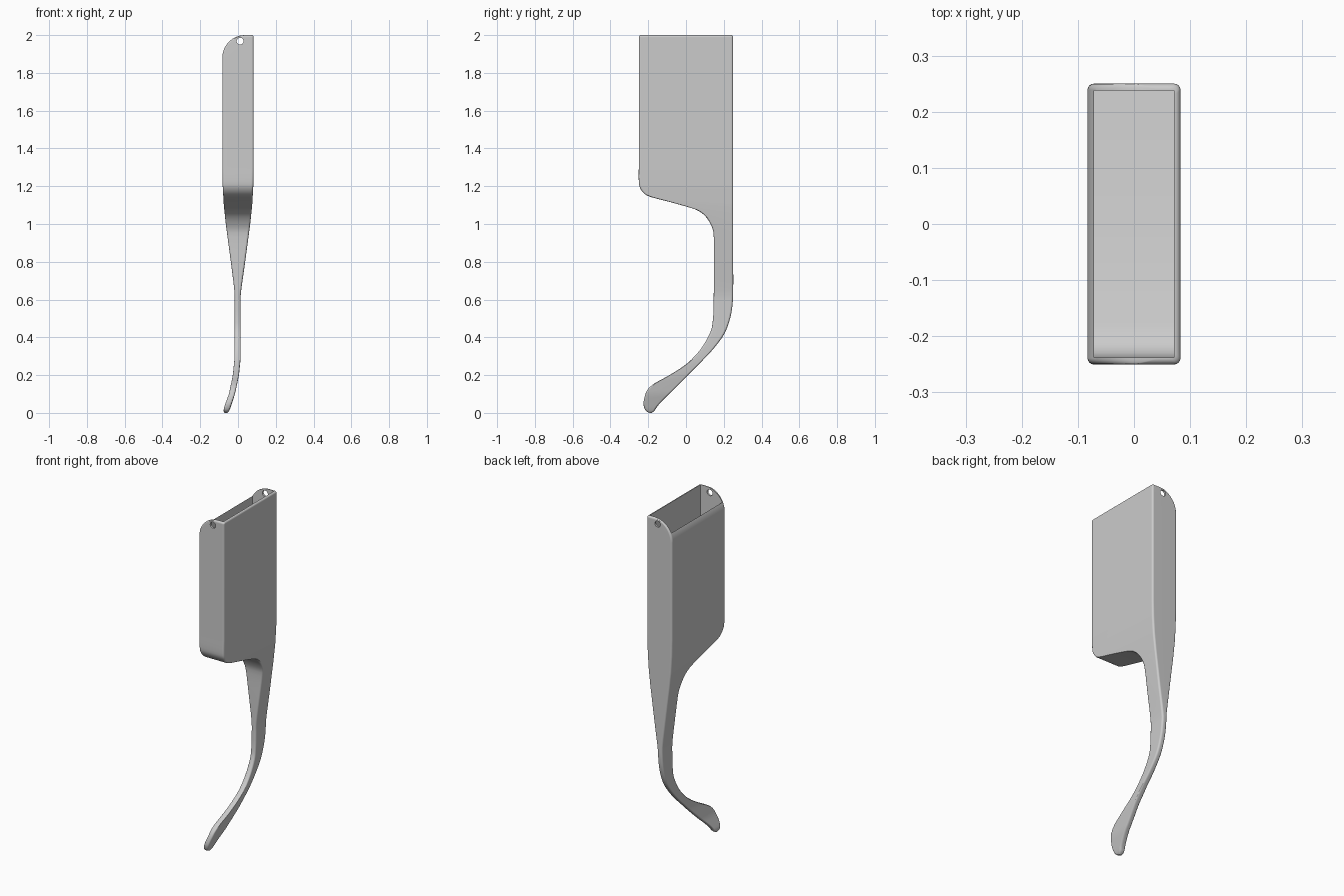
import bpy
import bmesh
from math import sin, cos, pi, radians, sqrt
from mathutils import Matrix, Vector

cube = bpy.data.objects.get("Cube")
if cube:
    bpy.data.objects.remove(cube, do_unlink=True)

grey = bpy.data.materials.new("plain grey")
grey.use_nodes = True
COLOUR = (0.6, 0.6, 0.6, 1)
grey.diffuse_color = COLOUR
grey.node_tree.nodes["Principled BSDF"].inputs["Base Color"].default_value = COLOUR

# Side outline from the tip upward: front y, z paired with back y, z
OUTLINE = [
    (-.192, 0, -.182, 0), (-.212, .01, -.166, .012), (-.222, .03, -.152, .034),
    (-.224, .062, -.12, .07), (-.207, .118, -.07, .118), (-.167, .156, -.02, .168),
    (-.1, .193, .03, .22), (0, .257, .09, .28), (.077, .336, .15, .345),
    (.13, .43, .204, .42), (.143, .5, .235, .505), (.146, .57, .247, .58),
    (.147, .65, .25, .65), (.147, .8, .25, .8), (.147, .93, .25, .9),
    (.137, .985, .25, .94), (.105, 1.038, .25, .98), (.065, 1.07, .25, 1.01),
    (.02, 1.087, .25, 1.04), (-.08, 1.115, .25, 1.08), (-.183, 1.142, .25, 1.12),
    (-.22, 1.16, .25, 1.15), (-.243, 1.19, .25, 1.18), (-.25, 1.225, .25, 1.225),
    (-.25, 1.3, .25, 1.3),
]
# Width by height: z, centre x, half width
WIDTH = [
    (0, -.063, .008), (.008, -.062, .014), (.025, -.058, .017), (.1, -.032, .016),
    (.2, -.011, .016), (.28, -.003, .016), (.36, -.002, .016), (.62, -.002, .016),
    (.66, -.001, .019), (.8, 0, .038), (1, 0, .064), (1.1, 0, .075),
    (1.2, 0, .081), (1.3, 0, .083), (2.1, 0, .083),
]
ROUND = .12     # large rounding of one top edge
EDGE = .011     # small edge rounding
SEG = 4


def catmull(points, steps):
    """Smooth path through the given points."""
    pts = [Vector(p) for p in points]
    path = []
    for i in range(len(pts) - 1):
        a, b, c, d = pts[max(i - 1, 0)], pts[i], pts[i + 1], pts[min(i + 2, len(pts) - 1)]
        for k in range(steps):
            t = k / steps
            path.append(b + (c - a) * t / 2 + (a * 2 - b * 5 + c * 4 - d) * t * t / 2
                        + (b * 3 - a - c * 3 + d) * t ** 3 / 2)
    return path + [pts[-1]]


def top_inset(z):
    """Inset of the small rounding along the top edge."""
    rise = max(0, z - (2 - EDGE))
    return EDGE - sqrt(max(0, EDGE ** 2 - rise ** 2))


def x_range(z):
    """Left and right limits of the body at a height."""
    for (z0, c0, h0), (z1, c1, h1) in zip(WIDTH, WIDTH[1:]):
        if z <= z1:
            t = max(0, (z - z0) / (z1 - z0))
            c, h = c0 + (c1 - c0) * t, h0 + (h1 - h0) * t
            break
    lo, hi = c - h, c + h
    rise = z - (2 - ROUND)
    if rise > 0:
        lo += ROUND - sqrt(max(0, ROUND ** 2 - rise ** 2))
    return lo, hi - top_inset(z)


def ring(yf, zf, yb, zb):
    """Rounded rectangle spanning a front point and a back point."""
    front, back = Vector((0, yf, zf)), Vector((0, yb, zb))
    span = back - front
    d = span.normalized()
    points = []
    corners = [(front, d, -1, 0), (front, d, 1, 1), (back, -d, 1, 0), (back, -d, -1, 1)]
    for end, inward, side, flip in corners:
        lo, hi = x_range(end.z)
        r = min(EDGE, (hi - lo) * .4, span.length * .45)
        for k in range(SEG + 1):
            # angle 0 touches the long side, a right angle the short end
            a = pi / 2 * (k / SEG if not flip else 1 - k / SEG)
            x = (hi - r + r * cos(a)) if side > 0 else (lo + r - r * cos(a))
            points.append(Vector((x, 0, 0)) + end + inward * r * (1 - sin(a)))
    return points


def make_object(name, bm):
    bmesh.ops.recalc_face_normals(bm, faces=bm.faces)
    mesh = bpy.data.meshes.new(name)
    bm.to_mesh(mesh)
    bm.free()
    mesh.materials.append(grey)
    obj = bpy.data.objects.new(name, mesh)
    bpy.context.collection.objects.link(obj)
    return obj


# Holder body with its curved handle, lofted from tip to top
stations = [tuple(p) for p in catmull(OUTLINE, 3)]
for k in range(37):
    z = 2 - ROUND + ROUND * sin(radians(k * 2.5))
    y = .25 - top_inset(z)
    stations.append((-y, z, y, z))

bm = bmesh.new()
loops = [[bm.verts.new(p) for p in ring(*s)] for s in stations]
for low, high in zip(loops, loops[1:]):
    for i in range(len(low)):
        j = (i + 1) % len(low)
        bm.faces.new((low[i], low[j], high[j], high[i]))
bm.faces.new(loops[0])
bm.faces.new(loops[-1])
body = make_object("holder_body", bm)

# Cutter for the open pocket, with a sloping floor
floor = [(-.238, 2.2), (-.238, 1.225), (-.23, 1.195), (-.213, 1.175), (-.18, 1.16),
         (0, 1.115), (.238, 1.085), (.238, 2.2)]
bm = bmesh.new()
face = bm.faces.new([bm.verts.new((-.071, y, z)) for y, z in floor])
grown = bmesh.ops.extrude_face_region(bm, geom=[face], use_keep_orig=True)["geom"]
bmesh.ops.translate(bm, vec=(.142, 0, 0),
                    verts=[g for g in grown if isinstance(g, bmesh.types.BMVert)])
pocket = make_object("pocket_cutter", bm)

# Cutter for the pin holes in both end walls
bm = bmesh.new()
bmesh.ops.create_cone(bm, cap_ends=True, segments=32, radius1=.018, radius2=.018, depth=1,
                      matrix=Matrix.Translation((.011, 0, 1.968)) @ Matrix.Rotation(pi / 2, 4, "X"))
pin = make_object("pin_hole_cutter", bm)

bpy.ops.object.select_all(action="DESELECT")
bpy.context.view_layer.objects.active = body
body.select_set(True)
for cutter in (pocket, pin):
    cutter.hide_render = True
    mod = body.modifiers.new(cutter.name, "BOOLEAN")
    mod.operation = "DIFFERENCE"
    mod.solver = "EXACT"
    mod.object = cutter
    bpy.ops.object.modifier_apply(modifier=mod.name)
    bpy.data.objects.remove(cutter, do_unlink=True)
bpy.ops.object.shade_smooth_by_angle(angle=radians(35))
weighted = body.modifiers.new("even_shading", "WEIGHTED_NORMAL")
weighted.keep_sharp = True
